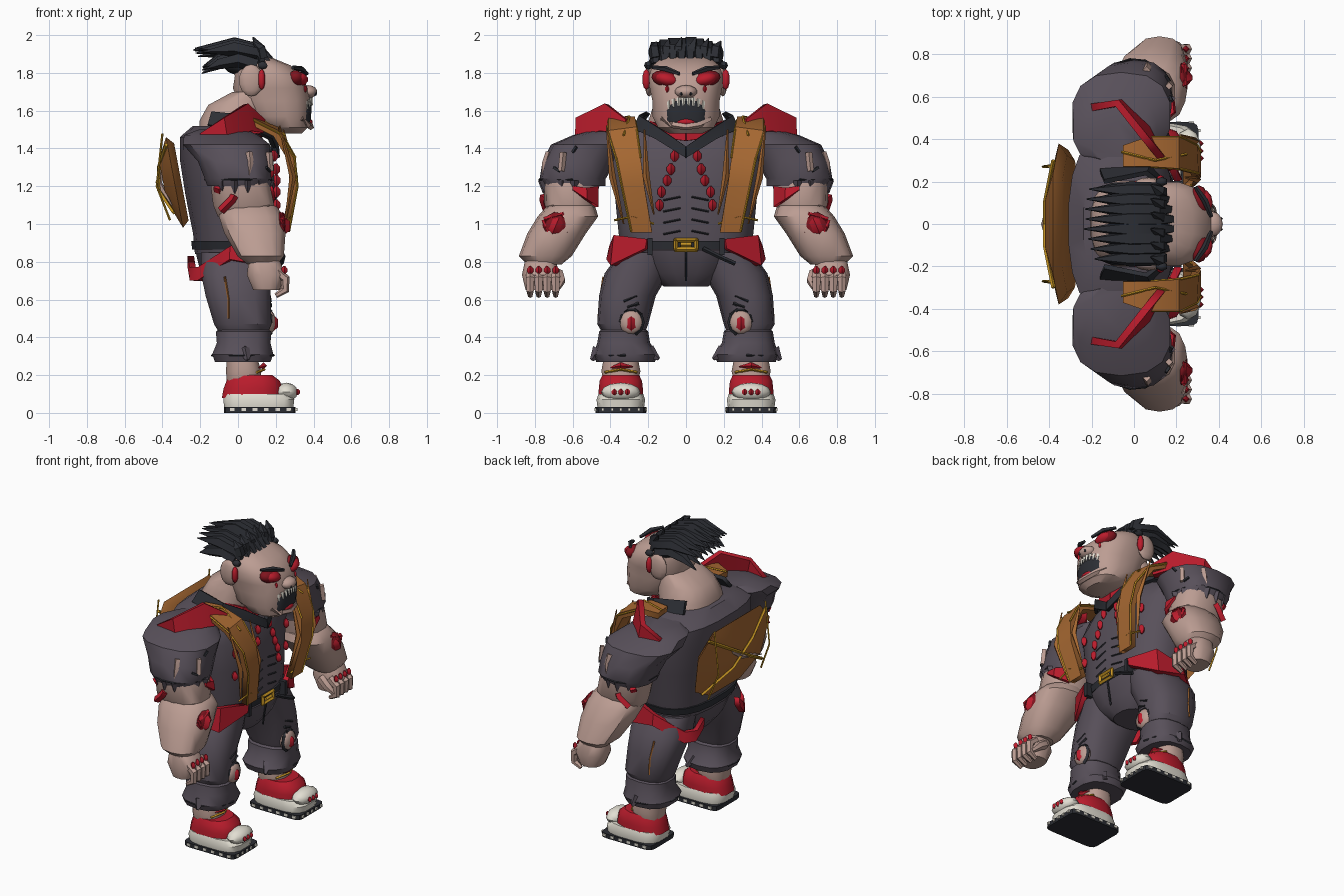
import bpy, bmesh, math, random
from mathutils import Vector, Matrix
random.seed(4)

def material(name, r, g, b):
    m = bpy.data.materials.new(name)
    m.diffuse_color = [*(((c / 255 + 0.055) / 1.055) ** 2.4 for c in (r, g, b)), 1]
    return m

SKIN = material("skin", 188, 157, 147)
CLOTH = material("grey cloth", 88, 80, 90)
RED = material("red", 186, 28, 44)
DARKRED = material("dark red", 128, 20, 30)
BLACK = material("black", 44, 46, 52)
WHITE = material("off white", 226, 222, 210)
BROWN = material("brown leather", 166, 104, 50)
GOLD = material("gold", 200, 150, 36)

def finish(name, bm, mat, mirror=False, solid=0, angle=35):
    bmesh.ops.recalc_face_normals(bm, faces=bm.faces)
    for f in bm.faces:
        f.smooth = True
    for e in bm.edges:
        e.smooth = len(e.link_faces) == 2 and e.calc_face_angle(0) < math.radians(angle)
    me = bpy.data.meshes.new(name)
    bm.to_mesh(me)
    bm.free()
    me.materials.append(mat)
    ob = bpy.data.objects.new(name, me)
    bpy.context.collection.objects.link(ob)
    if solid:
        s = ob.modifiers.new("thickness", 'SOLIDIFY')
        s.thickness, s.offset = solid, 0
    if mirror:
        m = ob.modifiers.new("mirror", 'MIRROR')
        m.use_axis = (False, True, False)
        m.use_mirror_merge = False
    return ob

def skin_rings(bm, rings):
    vs = [[bm.verts.new(p) for p in r] for r in rings]
    n = len(vs[0])
    for a, b in zip(vs, vs[1:]):
        for i in range(n):
            bm.faces.new((a[i], a[(i + 1) % n], b[(i + 1) % n], b[i]))
    bm.faces.new(vs[0])
    bm.faces.new(vs[-1])

def loft(name, mat, rings, mirror=False, n=16, e=2.5):
    """Stack of rounded horizontal sections (x, y, z, rx, ry)."""
    def pt(r, t):
        c, s = math.cos(t), math.sin(t)
        return (r[0] + r[3] * math.copysign(abs(c) ** (2 / e), c),
                r[1] + r[4] * math.copysign(abs(s) ** (2 / e), s), r[2])
    bm = bmesh.new()
    skin_rings(bm, [[pt(r, 2 * math.pi * (i + .5) / n) for i in range(n)] for r in rings])
    return finish(name, bm, mat, mirror)

def tube(name, mat, paths, radii, mirror=False, sides=5):
    """Tapered tubes along one or more point lists."""
    bm = bmesh.new()
    for pts in paths:
        pts = [Vector(p) for p in pts]
        rings = []
        for i, p in enumerate(pts):
            d = (pts[min(i + 1, len(pts) - 1)] - pts[max(i - 1, 0)]).normalized()
            u = d.cross(Vector((0, 1, 0)) if abs(d.y) < .8 else Vector((1, 0, 0))).normalized()
            v = d.cross(u)
            r = radii[i] if isinstance(radii, (list, tuple)) else radii
            rings.append([p + r * (u * math.cos(2 * math.pi * k / sides) + v * math.sin(2 * math.pi * k / sides))
                          for k in range(sides)])
        skin_rings(bm, rings)
    return finish(name, bm, mat, mirror)

def gems(name, mat, centres, r, h, mirror=True):
    tube(name, mat, [[(x, y, z - h), (x, y, z - h * .35), (x, y, z + h * .35), (x, y, z + h)] for x, y, z in centres],
         (r * .3, r, r, r * .3), mirror, 4)

def ball(name, mat, loc, size, mirror=False, rot=(0, 0, 0), seg=12):
    bm = bmesh.new()
    bmesh.ops.create_uvsphere(bm, u_segments=seg, v_segments=seg // 2 + 1, radius=1)
    R = Matrix.Rotation(rot[2], 4, 'Z') @ Matrix.Rotation(rot[1], 4, 'Y') @ Matrix.Rotation(rot[0], 4, 'X')
    bm.transform(Matrix.Translation(loc) @ R @ Matrix.Diagonal((*size, 1)))
    return finish(name, bm, mat, mirror, angle=50)

def boxes(name, mat, locs, size, mirror=False):
    bm = bmesh.new()
    for p in locs:
        bmesh.ops.create_cube(bm, size=1, matrix=Matrix.Translation(p) @ Matrix.Diagonal((*size, 1)))
    return finish(name, bm, mat, mirror)

def ribbon(name, mat, top, bottom, thick, mirror=True):
    bm = bmesh.new()
    a, b = [[bm.verts.new(p) for p in q] for q in (top, bottom)]
    for i in range(len(a) - 1):
        bm.faces.new((a[i], a[i + 1], b[i + 1], b[i]))
    return finish(name, bm, mat, mirror, thick)

# Torso, with a helper that finds its front surface
TORSO = [(-.02, 0, .84, .21, .33), (-.02, 0, .95, .22, .36), (-.04, 0, 1.15, .24, .38),
         (-.06, 0, 1.34, .25, .43), (-.09, 0, 1.46, .22, .42), (-.07, 0, 1.52, .17, .27)]
loft("torso", CLOTH, TORSO, n=20, e=2.6)
def chest(y, z):
    for a, b in zip(TORSO, TORSO[1:]):
        if z <= b[2]:
            t = (z - a[2]) / (b[2] - a[2])
            c, rx, ry = (a[k] + (b[k] - a[k]) * t for k in (0, 3, 4))
            return c + rx * (1 - min(1, abs(y) / ry) ** 2.6) ** (1 / 2.6)
    return .12
loft("pelvis", CLOTH, [(-.01, 0, .67, .13, .12), (-.01, 0, .74, .19, .22), (-.01, 0, .86, .22, .33)])
loft("belt", BLACK, [(-.02, 0, .865, .225, .345), (-.02, 0, .91, .23, .36)], n=20)
tube("buckle", GOLD, [[(.222, -.06, .865), (.222, .06, .865)], [(.222, -.06, .915), (.222, .06, .915)],
                      [(.222, -.055, .86), (.222, -.055, .92)], [(.222, .055, .86), (.222, .055, .92)],
                      [(.226, -.03, .89), (.226, .03, .89)]], .012, sides=4)
tube("fly_seam", BLACK, [[(.21, 0, .86), (.185, 0, .7)]], .006)
boxes("belt_loops", BLACK, [(.2, .19, .88)], (.05, .025, .09), True)
tube("belt_tail", BLACK, [[(.22, .09, .87), (.24, .17, .83), (.23, .26, .79)]], .012, sides=4)

# Red sash round the hips, dropping towards the back
S = [(.21, .2, .92), (.13, .37, .94), (-.04, .39, .88), (-.2, .3, .77), (-.24, .24, .77), (-.25, .18, .83)]
ribbon("hip_sash", RED, S, [(x, y * 1.04, z - w) for (x, y, z), w in zip(S, (.05, .16, .07, .07, .07, .06))], .035)

# Chest details: lacing and beads
tube("belly_stitches", BLACK, [[(chest(y, z - y * .2) + .002, y, z - y * .2) for y in (.03, .07, .12)]
                               for z in (.97, 1.03, 1.09, 1.15)], .005, True, 4)
gems("chest_beads", RED, [(chest(y, z) + .01, y, z) for y, z in
     ((.06, 1.36), (.08, 1.29), (.1, 1.23), (.13, 1.17), (.14, 1.1), (.27, 1.27), (.27, 1.12))], .022, .03)
ribbon("collar", BLACK, [(-.14, .2, 1.59), (.06, .24, 1.57), (.16, .16, 1.52), (.205, .0, 1.41)],
       [(-.16, .25, 1.52), (.07, .27, 1.5), (.17, .16, 1.45), (.21, .0, 1.35)], .025)
ribbon("choker", RED, [(.0, .19, 1.55), (.14, .15, 1.53), (.18, 0, 1.51)],
       [(.0, .2, 1.48), (.15, .16, 1.46), (.18, 0, 1.44)], .02)
ribbon("shoulder_flap", RED, [(-.2, .55, 1.48), (-.08, .57, 1.56), (.04, .42, 1.635), (.13, .31, 1.55)],
       [(-.18, .55, 1.42), (-.06, .57, 1.45), (.06, .45, 1.49), (.12, .33, 1.48)], .035)

# Leather straps and their wire edges
OUT = [(-.05, .37, 1.53), (.06, .41, 1.55), (.2, .41, 1.48), (.28, .37, 1.35), (.295, .34, 1.2), (.25, .29, .96)]
INN = [(-.05, .27, 1.54), (.06, .27, 1.55), (.2, .26, 1.5), (.285, .24, 1.35), (.295, .22, 1.2), (.25, .18, .96)]
ribbon("front_strap", BROWN, OUT, INN, .04)
tube("strap_wires", GOLD, [[(x + .02, y, z) for x, y, z in OUT[1:]], [(x + .02, y, z) for x, y, z in INN[1:4]],
     [(.27, .38, 1.02), (.28, .28, 1.04), (.27, .17, 1.0)], [(-.06, .34, 1.56), (.1, .3, 1.57), (.25, .33, 1.47)]], .006, True, 4)
tube("strap_slivers", BROWN, [[(.22, .42, 1.52), (.29, .39, 1.25), (.25, .33, 1.0)],
                              [(.24, .22, 1.5), (.3, .21, 1.25), (.27, .17, 1.05)]], (.004, .018, .004), True, 4)

# Backpack: leaning domed panel
bm = bmesh.new()
def pack_ring(k, d):
    ring = [(-.35, 1.08), (-.16, .98), (.16, .98), (.35, 1.08), (.38, 1.32), (.24, 1.46), (-.24, 1.46), (-.38, 1.32)]
    return [(-.295 - d - .09 * (z - 1.0) / .48 * k, y * k, 1.24 + (z - 1.24) * k) for y, z in ring]
skin_rings(bm, [pack_ring(.85, -.03), pack_ring(1, .0), pack_ring(.45, .085)])
finish("backpack", bm, BROWN)
tube("pack_cross_wires", GOLD, [[(-.38, s * .3, 1.42), (-.42, s * .1, 1.3), (-.42, -s * .1, 1.18), (-.34, -s * .32, 1.06)]
                                for s in (1, -1)], .01, sides=4)
tube("pack_side_wires", GOLD, [[(-.4, .27, 1.48), (-.43, .27, 1.2), (-.36, .28, 1.02)]], .006, True, 4)
tube("pack_sliver", SKIN, [[(-.35, -.3, 1.1), (-.42, 0, 1.22), (-.38, .2, 1.36)]], (.004, .018, .004), sides=4)

# Arms
loft("sleeve", CLOTH, [(.0, .59, 1.2, .165, .165), (.0, .6, 1.24, .18, .175), (-.02, .565, 1.33, .195, .195),
                       (-.06, .51, 1.42, .235, .205), (-.09, .44, 1.47, .2, .16), (-.08, .39, 1.5, .13, .1)], True, n=14)
hem = [(.165 * math.cos(a), .59 + .165 * math.sin(a)) for a in [i * .42 for i in range(15)]]
tube("sleeve_tatters", CLOTH, [[(x, y, 1.23), (x * 1.02, y, 1.16 + .04 * random.random())] for x, y in hem[:6]], (.03, .004), True, 4)
tube("sleeve_seam", BLACK, [[(x * 1.08, .6 + (y - .59) * 1.08, 1.235) for x, y in hem[:9]]], .005, True, 4)
tube("sleeve_rip", SKIN, [[(.06, .745, 1.26), (.065, .745, 1.32), (.06, .725, 1.38)], [(.17, .66, 1.28), (.165, .65, 1.38)]], .018, True, 4)
tube("sleeve_stitches", BLACK, [[(.15, .7, 1.3), (.17, .67, 1.28)], [(.17, .6, 1.38), (.18, .58, 1.41)]], .009, True, 4)
loft("upper_arm", SKIN, [(.03, .6, 1.04, .14, .11), (.03, .615, 1.1, .165, .135), (.01, .605, 1.22, .16, .15)], True, n=14)
loft("forearm", SKIN, [(.13, .75, .785, .08, .09), (.12, .745, .83, .125, .14), (.09, .685, .95, .165, .155),
                       (.07, .625, 1.04, .175, .16), (.06, .61, 1.09, .15, .13), (.06, .61, 1.11, .11, .1)], True, n=14)
ribbon("arm_band", RED, [(.1, .47, 1.2), (.18, .53, 1.19), (.17, .6, 1.2)], [(.12, .47, 1.09), (.19, .53, 1.13), (.18, .6, 1.18)], .02)
ball("arm_wound", DARKRED, (.225, .69, .99), (.035, .07, .075), True, (.5, 0, 0), 8)
ball("arm_wound_gem", RED, (.24, .69, .99), (.04, .05, .055), True, (.4, 0, 0), 4)
tube("arm_wound_rim", RED, [[(.235, .69 + .07 * math.cos(a), .99 + .07 * math.sin(a)) for a in (.5, 2.07, 3.64, 5.21, 6.78)]], .014, True, 4)
tube("arm_cuts", RED, [[(-.09, .735, 1.07), (-.03, .755, 1.13), (-.02, .75, 1.15)], [(-.12, .7, 1.19), (-.09, .72, 1.18)]], .022, True, 4)
loft("hand", SKIN, [(.15, .77, .65, .07, .08), (.15, .77, .73, .105, .1), (.14, .77, .8, .085, .085), (.13, .76, .83, .06, .06)], True)
FY = (.69, .735, .78, .825)
tube("fingers", SKIN, [[(.2, y, .75), (.25, y, .71), (.25, y, .65), (.2, y, .62)] for y in FY], (.025, .026, .022, .013), True, 6)
tube("thumb", SKIN, [[(.14, .68, .74), (.2, .665, .7), (.24, .68, .66)]], (.03, .028, .015), True, 6)
gems("knuckle_gems", RED, [(.245, y, .755) for y in FY], .017, .022)

# Legs
loft("thigh", CLOTH, [(.03, .33, .42, .13, .11), (.025, .335, .47, .155, .135), (.0, .31, .62, .175, .15),
                      (-.01, .26, .74, .19, .17), (-.01, .21, .85, .19, .14)], True, n=14)
loft("trouser_cuff", CLOTH, [(.025, .32, .27, .15, .155), (.025, .32, .31, .165, .17), (.03, .33, .37, .145, .14),
                             (.03, .33, .43, .15, .13), (.03, .33, .46, .11, .1)], True, n=14)
tube("cuff_hem", BLACK, [[(.025 + .165 * math.cos(a), .32 + .17 * math.sin(a), .305) for a in [i * .5 for i in range(8)]]], .006, True, 4)
tube("cuff_tatters", CLOTH, [[(.04, .46, .33), (.05, .5, .28)], [(.08, .2, .33), (.1, .145, .285)]], (.04, .01), True, 4)
tube("knee_hole", BLACK, [[(.17, .29 + .06 * math.cos(a), .48 + .065 * math.sin(a)) for a in [i * math.pi / 5 for i in range(8)]]], .012, True, 4)
ball("knee", SKIN, (.165, .29, .48), (.035, .065, .065), True)
ball("knee_wound", RED, (.185, .29, .475), (.03, .04, .045), True, seg=4)
tube("thigh_stitches", BLACK, [[(.165, .26, .62), (.17, .33, .59)], [(.17, .25, .58), (.17, .31, .56)]], .009, True, 4)
tube("side_seam", BROWN, [[(-.07, .437, .72), (-.05, .455, .6), (-.05, .463, .5)]], .006, True, 4)
loft("ankle", SKIN, [(.03, .345, .16, .09, .09), (.03, .345, .22, .095, .105), (.02, .345, .3, .08, .09)], True)

# Shoes
loft("shoe_sole", BLACK, [(.115, .345, .0, .19, .135), (.115, .345, .03, .19, .137)], True, e=9)
boxes("sole_treads", WHITE, [(x, .345 + s * .132, .018) for x in (-.03, .03, .09, .15, .21, .27) for s in (1, -1)]
      + [(.302, y, .018) for y in (.25, .3, .345, .39, .44)], (.025, .014, .016), True)
loft("shoe_midsole", WHITE, [(.11, .345, .03, .185, .125), (.11, .345, .07, .19, .13), (.1, .345, .1, .17, .12)], True, e=3.5)
loft("shoe_upper", RED, [(.075, .345, .08, .165, .122), (.08, .345, .13, .16, .12), (.08, .345, .17, .145, .115),
                         (.07, .345, .2, .115, .1)], True, n=12)
ball("toe_cap", WHITE, (.255, .345, .11), (.065, .105, .05), True, seg=10)
gems("shoe_gems", RED, [(.315, y, .11) for y in (.31, .345, .38)], .014, .016)
tube("laces", WHITE, [[(.19, .29, .165), (.215, .345, .16), (.19, .4, .165)]], .01, True, 4)
tube("ankle_wires", GOLD, [[(.1, .26, .215), (.14, .345, .23), (.1, .43, .215)]], .007, True, 4)
tube("ankle_cut", RED, [[(.12, .28, .245), (.135, .345, .25), (.11, .4, .24)]], (.003, .018, .003), True, 4)

# Head
loft("neck", SKIN, [(-.05, 0, 1.46, .16, .22), (-.03, 0, 1.55, .175, .2), (.0, 0, 1.63, .16, .175), (.07, 0, 1.7, .1, .15)])
loft("head", SKIN, [(.27, 0, 1.48, .07, .09), (.25, 0, 1.51, .12, .15), (.21, 0, 1.57, .17, .18), (.19, 0, 1.65, .195, .18),
                    (.17, 0, 1.72, .2, .195), (.165, 0, 1.78, .185, .2), (.13, 0, 1.84, .15, .18), (.09, 0, 1.885, .08, .12)])
ball("ear", SKIN, (.07, .195, 1.76), (.065, .025, .085), True)
ball("ear_wound", RED, (.125, .21, 1.765), (.02, .022, .055), True, seg=8)
ball("ear_stud", BLACK, (.13, .2, 1.84), (.03, .022, .022), True, seg=6)
ball("eye_socket", DARKRED, (.305, .1, 1.765), (.05, .085, .045), True, (.25, 0, 0))
ball("eye", RED, (.32, .1, 1.765), (.052, .066, .036), True, (.25, 0, 0))
tube("brow", BLACK, [[(.29, .175, 1.828), (.335, .11, 1.822), (.365, .035, 1.795)]], (.01, .016, .01), True)
ball("nose", SKIN, (.37, 0, 1.7), (.05, .06, .035))
gems("nostrils", BLACK, [(.41, .025, 1.69)], .009, .01)
gems("tears", RED, [(.355, .1, 1.715)], .01, .018)

# Open mouth: trapezoid lofted slab in front of the jaw
loft("mouth", BLACK, [(.335, 0, 1.52, .03, .07), (.335, 0, 1.54, .05, .11), (.335, 0, 1.6, .055, .115),
                      (.335, 0, 1.65, .055, .09), (.33, 0, 1.67, .045, .06)], e=2.2)
ball("tongue", RED, (.365, 0, 1.54), (.03, .055, .022))
tube("lower_lip", SKIN, [[(.33, -.125, 1.56), (.37, -.07, 1.525), (.385, 0, 1.515), (.37, .07, 1.525), (.33, .125, 1.56)]], .018)
TY = [-.09 + .18 * i / 7 for i in range(8)]
tube("upper_teeth", WHITE, [[(.38 - 3 * y * y, y, 1.67 - 2.5 * y * y), (.392 - 3 * y * y, y, 1.628 - 2.5 * y * y)] for y in TY], (.014, .005), sides=5)
tube("lower_teeth", WHITE, [[(.375 - 3 * y * y, y, 1.53 + 2.5 * y * y), (.382 - 3 * y * y, y, 1.565 + 2.5 * y * y)]
                            for y in TY if abs(y) > .04], (.013, .004), sides=5)

# Swept-back hair
ball("hair_cap", BLACK, (.05, 0, 1.845), (.13, .165, .065))
top, low = [], []
for i in range(8):
    y = -.16 + .32 * i / 7
    j = random.uniform(-.015, .015)
    k = 1.2 * y * y
    top.append([(.19 - 2 * k, y, 1.85), (.11, y, 1.925 + j / 2 - k), (-.02, y, 1.955 + j / 3 - k), (-.23 + j + k, y * 1.03, 1.93 + j - k)])
    low.append([(.1, y, 1.87 - k), (.0, y, 1.9 - k), (-.1, y * 1.04, 1.88 - k), (-.18 + j, y * 1.04, 1.84 + j - k)])
tube("hair_top", BLACK, top, (.022, .038, .042, .003))
tube("hair_low", BLACK, low, (.04, .04, .03, .003))
tube("hair_fringe", BLACK, [[(.13, y, 1.88), (.12, y * 1.05, 1.93), (.08, y * 1.1 + .02, 1.99 - y * y)] for y in
                            (-.16, -.1, -.04, .03, .09, .15)], (.032, .03, .004))
